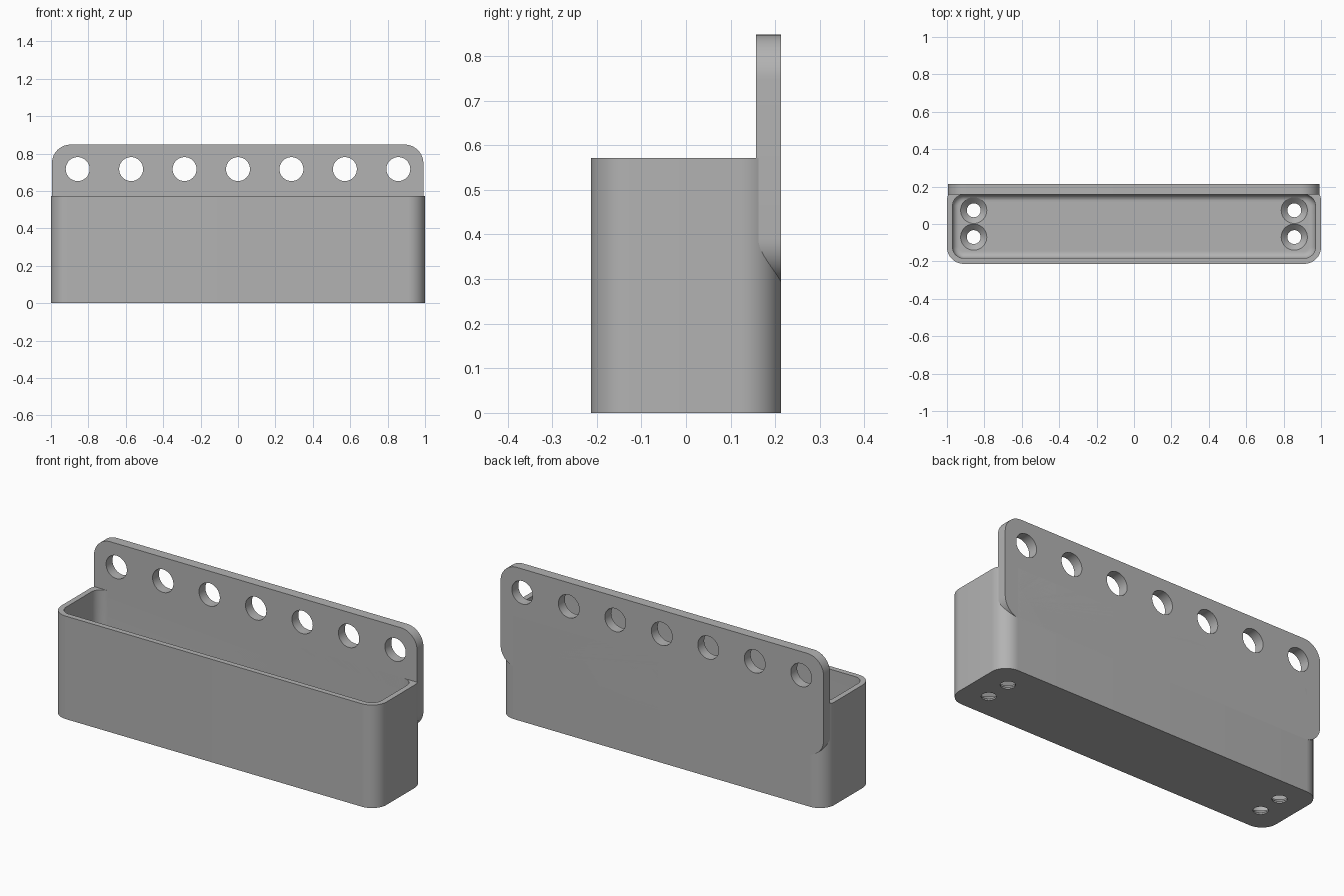
import bpy, bmesh, math

if "Cube" in bpy.data.objects:
    bpy.data.objects.remove(bpy.data.objects["Cube"], do_unlink=True)

grey = bpy.data.materials.new("plain_grey")
COLOUR = (0.45, 0.45, 0.45, 1)
grey.diffuse_color = COLOUR
grey.use_nodes = True
grey.node_tree.nodes["Principled BSDF"].inputs["Base Color"].default_value = COLOUR


def rounded_rect(u0, u1, v0, v1, r, steps=14):
    """Outline of a rectangle with rounded corners."""
    pts = []
    centres = [(u1 - r, v1 - r), (u0 + r, v1 - r), (u0 + r, v0 + r), (u1 - r, v0 + r)]
    for corner, (cu, cv) in enumerate(centres):
        for i in range(steps + 1):
            a = math.pi / 2 * (corner + i / steps)
            pts.append((cu + r * math.cos(a), cv + r * math.sin(a)))
    return pts


def circle(u, v, r, steps=48):
    return [(u + r * math.cos(2 * math.pi * i / steps),
             v + r * math.sin(2 * math.pi * i / steps)) for i in range(steps)]


def loft(name, layers, along_y=False):
    """Solid through a stack of (depth, outline) layers, along z or y."""
    bm = bmesh.new()
    rings = [[bm.verts.new((u, d, v) if along_y else (u, v, d)) for u, v in outline]
             for d, outline in layers]
    for low, high in zip(rings, rings[1:]):
        n = len(low)
        for i in range(n):
            j = (i + 1) % n
            bm.faces.new((low[i], low[j], high[j], high[i]))
    bm.faces.new(rings[0])
    bm.faces.new(rings[-1])
    bmesh.ops.recalc_face_normals(bm, faces=bm.faces)
    mesh = bpy.data.meshes.new(name)
    bm.to_mesh(mesh)
    bm.free()
    mesh.materials.append(grey)
    obj = bpy.data.objects.new(name, mesh)
    bpy.context.collection.objects.link(obj)
    return obj


def cut(target, cutter):
    """Subtract the cutter and discard it."""
    cutter.hide_render = True
    mod = target.modifiers.new("cut", 'BOOLEAN')
    mod.operation = 'DIFFERENCE'
    mod.solver = 'EXACT'
    mod.object = cutter
    bpy.ops.object.select_all(action='DESELECT')
    bpy.context.view_layer.objects.active = target
    target.select_set(True)
    bpy.ops.object.modifier_apply(modifier=mod.name)
    bpy.data.objects.remove(cutter, do_unlink=True)


def smooth(obj):
    bpy.ops.object.select_all(action='DESELECT')
    bpy.context.view_layer.objects.active = obj
    obj.select_set(True)
    bpy.ops.object.shade_smooth_by_angle(angle=math.radians(30))


DEPTH = 0.213
PLATE_FRONT = 0.157
RIM = 0.572
FLOOR = 0.04
WALL = 0.03

# Open tray with rounded upright corners
outer = rounded_rect(-1, 1, -DEPTH, DEPTH, 0.09)
tray = loft("tray", [(0, outer), (RIM, outer)])

# Cavity with a fillet around the floor
fillet = 0.035
layers = []
for k in range(9):
    a = math.pi / 2 * k / 8
    inset = fillet * (1 - math.sin(a))
    w = 1 - WALL - inset
    layers.append((FLOOR + fillet * (1 - math.cos(a)),
                   rounded_rect(-w, w, -DEPTH + WALL + inset, PLATE_FRONT - inset,
                                0.06 - inset)))
layers.append((RIM + 0.1, layers[-1][1]))
cut(tray, loft("cavity_cutter", layers))

# Countersunk screw holes through the floor
for x in (-0.857, 0.857):
    for y in (-0.07, 0.073):
        small, large = circle(x, y, 0.037), circle(x, y, 0.07)
        cut(tray, loft("screw_cutter", [(-0.05, small), (0.008, small),
                                        (FLOOR, large), (FLOOR + 0.03, large)]))
smooth(tray)

# Rounded back plate rising above the tray
outline = rounded_rect(-0.995, 0.991, 0.29, 0.848, 0.1)
plate = loft("back_plate", [(PLATE_FRONT, outline), (DEPTH, outline)], along_y=True)

# Row of round holes along the plate
for i in range(-3, 4):
    hole = circle(i * 2 / 7, 0.717, 0.064)
    cut(plate, loft("hole_cutter", [(0.1, hole), (0.3, hole)], along_y=True))
smooth(plate)
